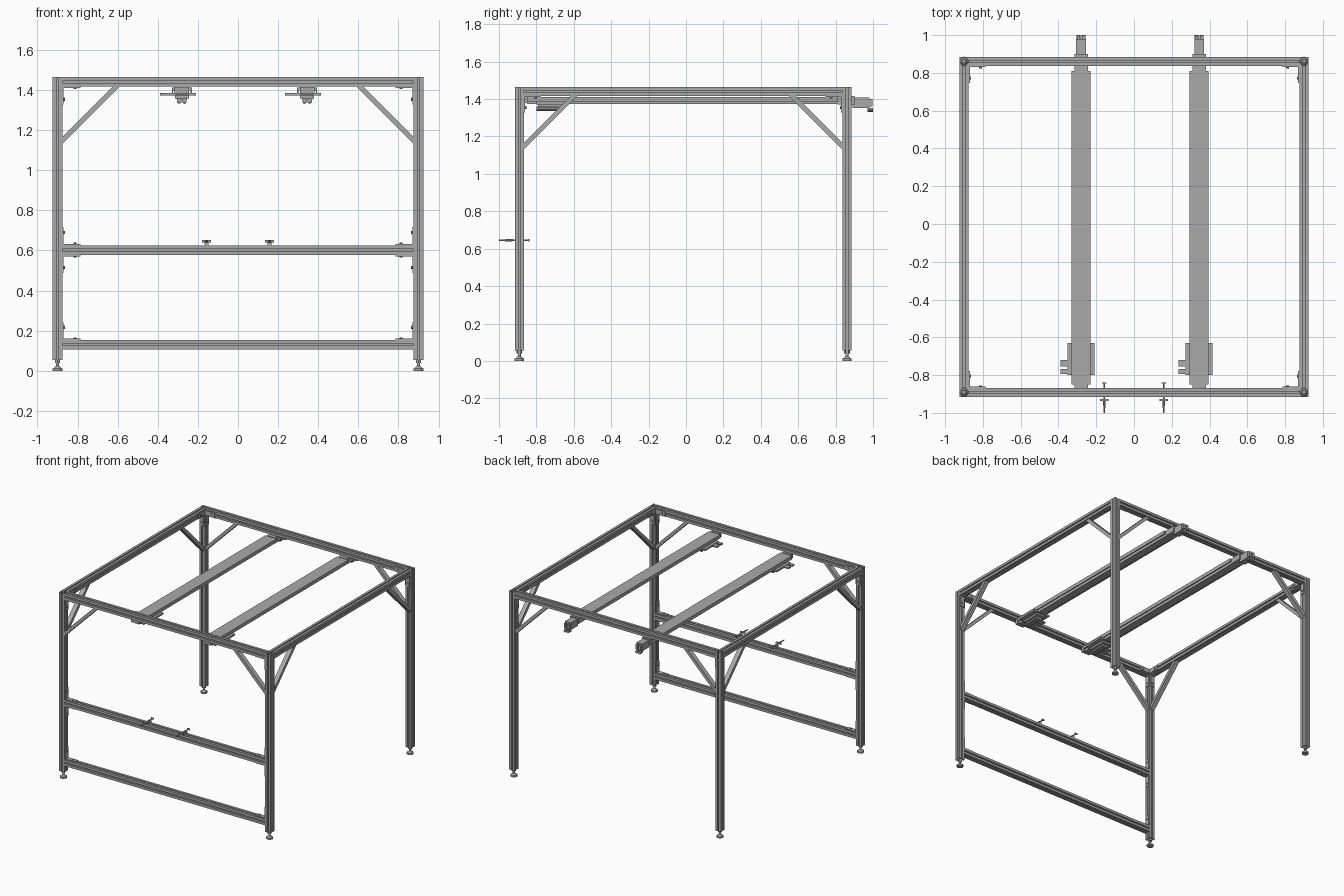
import bpy, bmesh, math
from mathutils import Vector, Matrix

cube = bpy.data.objects.get("Cube")
if cube:
    bpy.data.objects.remove(cube)


def material(name, value):
    mat = bpy.data.materials.new(name)
    mat.use_nodes = True
    col = (value, value, value, 1)
    mat.diffuse_color = col
    mat.node_tree.nodes["Principled BSDF"].inputs["Base Color"].default_value = col
    return mat


GREY = material("aluminium grey", 0.4)
S = 0.048                      # side of the slotted extrusion
X, YF, YB = 0.9, -0.891, 0.861  # post centres
TOP, MID, LOW = 1.441, 0.602, 0.13


def finish(name, bm, smooth=False):
    bmesh.ops.recalc_face_normals(bm, faces=bm.faces)
    mesh = bpy.data.meshes.new(name)
    bm.to_mesh(mesh)
    bm.free()
    mesh.materials.append(GREY)
    ob = bpy.data.objects.new(name, mesh)
    bpy.context.collection.objects.link(ob)
    if smooth:
        bpy.context.view_layer.objects.active = ob
        ob.select_set(True)
        bpy.ops.object.shade_smooth_by_angle()
        ob.select_set(False)
    return ob


def prism(name, points, offset):
    """Extrude a closed outline of 3D points along offset."""
    bm = bmesh.new()
    face = bm.faces.new([bm.verts.new(p) for p in points])
    ext = bmesh.ops.extrude_face_region(bm, geom=[face], use_keep_orig=True)
    verts = [g for g in ext["geom"] if isinstance(g, bmesh.types.BMVert)]
    bmesh.ops.translate(bm, vec=offset, verts=verts)
    return finish(name, bm)


def box(name, x, y, z):
    pts = [(x[0], y[0], z[0]), (x[1], y[0], z[0]), (x[1], y[1], z[0]), (x[0], y[1], z[0])]
    return prism(name, pts, Vector((0, 0, z[1] - z[0])))


def rod(name, a, b, r1, r2=None, sides=16):
    a, b = Vector(a), Vector(b)
    d = b - a
    bm = bmesh.new()
    mat = Matrix.Translation((a + b) / 2) @ d.to_track_quat("Z", "Y").to_matrix().to_4x4()
    bmesh.ops.create_cone(bm, cap_ends=True, segments=sides, radius1=r1,
                          radius2=r1 if r2 is None else r2, depth=d.length, matrix=mat)
    return finish(name, bm, True)


# Quarter of the T-slot outline, repeated by rotation
SLOT = [(1, -1), (1, -0.2), (0.78, -0.2), (0.78, -0.5), (0.62, -0.5), (0.36, -0.22),
        (0.36, 0.22), (0.62, 0.5), (0.78, 0.5), (0.78, 0.2), (1, 0.2)]


def extrusion(name, a, b, size=S):
    a, b = Vector(a), Vector(b)
    d = (b - a).normalized()
    u = Vector((1, 0, 0)) if abs(d.y) > 0.5 else Vector((0, 1, 0))
    v = d.cross(u)
    pts = []
    for k in range(4):
        c, s = math.cos(k * math.pi / 2), math.sin(k * math.pi / 2)
        pts += [a + (u * (p * c - q * s) + v * (p * s + q * c)) * size / 2 for p, q in SLOT]
    return prism(name, pts, b - a)


def angle_bracket(name, corner, da, db, width=0.034, leg=0.09, t=0.007):
    """Thin L bracket whose legs run from the corner along da and db."""
    c, da, db = Vector(corner), Vector(da), Vector(db)
    w = da.cross(db) * width
    pts = [c, c + da * leg, c + da * leg + db * t, c + (da + db) * t,
           c + da * t + db * leg, c + db * leg]
    prism(name, [p - w / 2 for p in pts], w)
    for along, out in ((da, db), (db, da)):
        p = c + along * leg * 0.7
        rod(name + "_bolt", p, p + out * 0.013, 0.008, sides=8)


# Posts with levelling feet
for sx, side in ((-1, "right"), (1, "left")):
    for y, end in ((YF, "front"), (YB, "back")):
        n = f"{end}_{side}"
        x = sx * X
        extrusion(n + "_post", (x, y, 0.055), (x, y, 1.465))
        rod(n + "_foot_pad", (x, y, 0), (x, y, 0.012), 0.025)
        rod(n + "_foot_cone", (x, y, 0.012), (x, y, 0.024), 0.021, 0.01)
        rod(n + "_foot_stem", (x, y, 0.02), (x, y, 0.06), 0.008)
        rod(n + "_foot_nut", (x, y, 0.04), (x, y, 0.055), 0.015, sides=6)

        # Diagonal braces, one under each top beam
        sy = 1 if y > 0 else -1
        xi, yi, zt = x - sx * S / 2, y - sy * S / 2, TOP - S / 2
        shape = [(0, 0.287), (0, 0.252), (0.252, 0), (0.287, 0)]
        prism(n + "_brace_across", [(xi - sx * r, y - 0.018, zt - h) for r, h in shape],
              Vector((0, 0.036, 0)))
        prism(n + "_brace_along", [(x - 0.018, yi - sy * r, zt - h) for r, h in shape],
              Vector((0.036, 0, 0)))

        # Corner brackets of the top frame
        angle_bracket(n + "_top_bracket", (xi, yi, TOP), (-sx, 0, 0), (0, -sy, 0))
        angle_bracket(n + "_under_bracket_across", (xi, y, zt), (-sx, 0, 0), (0, 0, -1))
        angle_bracket(n + "_under_bracket_along", (x, yi, zt), (0, -sy, 0), (0, 0, -1))

    # Brackets of the front rails
    xi = sx * (X - S / 2)
    for z, up in ((MID, 1), (MID, -1), (LOW, 1)):
        angle_bracket(f"{side}_rail_bracket", (xi, YF, z + up * S / 2), (-sx, 0, 0), (0, 0, up))
    extrusion(f"top_{side}_beam", (sx * X, YF + S / 2, TOP), (sx * X, YB - S / 2, TOP))

# Beams across the width
xi = X - S / 2
for name, y, z in (("top_front_beam", YF, TOP), ("top_back_beam", YB, TOP),
                   ("middle_front_rail", YF, MID), ("bottom_front_rail", YF, LOW)):
    extrusion(name, (-xi, y, z), (xi, y, z))

# Linear slides hung below the top frame
for x, n in ((-0.28, "right_slide"), (0.345, "left_slide")):
    box(n + "_cover", (x - 0.05, x + 0.05), (-0.85, 0.81), (1.397, 1.412))
    for s in (-1, 1):
        a, b = sorted((x + s * 0.05, x + s * 0.043))
        box(n + "_skirt", (a, b), (-0.85, 0.81), (1.384, 1.399))
    box(n + "_body", (x - 0.03, x + 0.03), (-0.85, 0.81), (1.374, 1.398))
    box(n + "_front_mount", (x - 0.036, x + 0.036), (-0.885, -0.85), (1.38, 1.416))
    box(n + "_back_mount", (x - 0.036, x + 0.036), (0.81, 0.9), (1.372, 1.416))
    # Drive unit at the back
    box(n + "_drive", (x - 0.026, x + 0.026), (0.89, 0.98), (1.352, 1.408))
    for s in (-1, 1):
        rod(n + "_plug", (x + s * 0.013, 0.97, 1.342), (x + s * 0.013, 1.0, 1.342), 0.011, sides=10)
        box(n + "_drive_lug", (x + s * 0.014 - 0.008, x + s * 0.014 + 0.008),
            (0.96, 0.998), (1.36, 1.4))
    # Carriage at the front with side tabs
    box(n + "_carriage", (x - 0.072, x + 0.07), (-0.8, -0.63), (1.372, 1.386))
    box(n + "_carriage_block", (x - 0.035, x + 0.035), (-0.79, -0.64), (1.358, 1.376))
    for y0, y1 in ((-0.755, -0.72), (-0.795, -0.768)):
        box(n + "_side_tab", (x - 0.11, x - 0.06), (y0, y1), (1.372, 1.384))
    for s in (-1, 1):
        rod(n + "_sensor", (x + s * 0.012, -0.8, 1.348), (x + s * 0.012, -0.66, 1.348), 0.011, sides=10)

# Pins resting across the middle rail
for x, n in ((-0.157, "right_pin"), (0.157, "left_pin")):
    z = 0.645
    box(n + "_clamp", (x - 0.01, x + 0.01), (-0.912, -0.87), (MID + S / 2, z))
    rod(n + "_shaft", (x, -0.93, z), (x, -0.84, z), 0.004, sides=8)
    rod(n + "_tip", (x, -0.93, z), (x, -1.0, z), 0.008, 0.003, sides=8)
    box(n + "_crossbar", (x - 0.022, x + 0.022), (-0.936, -0.926), (z - 0.004, z + 0.006))
    box(n + "_end_stop", (x - 0.012, x + 0.012), (-0.845, -0.838), (z - 0.006, z + 0.006))
